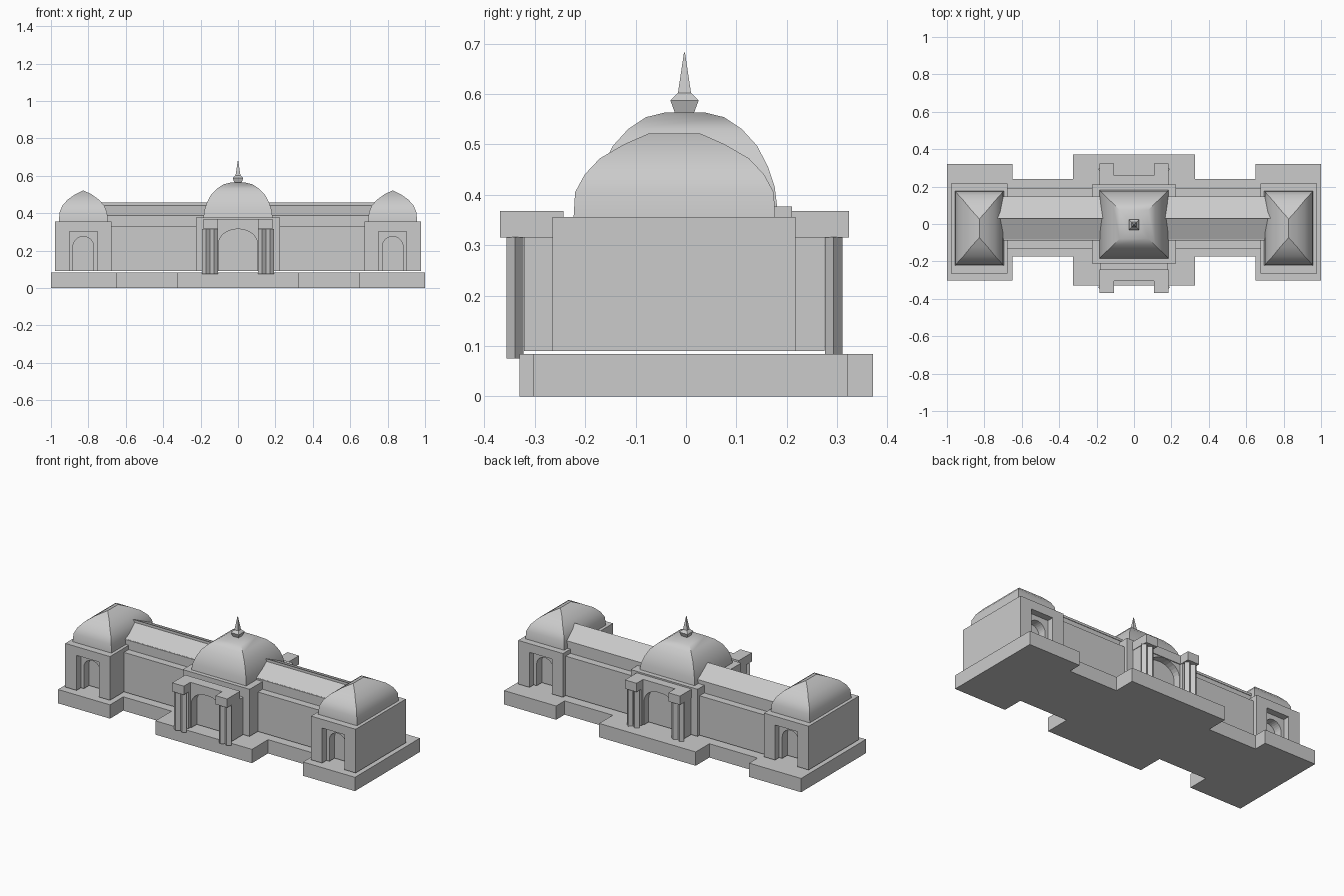
import bpy, bmesh, math

cube = bpy.data.objects.get("Cube")
if cube:
    bpy.data.objects.remove(cube, do_unlink=True)

stone = bpy.data.materials.new("grey_stone")
stone.use_nodes = True
stone.diffuse_color = (0.6, 0.6, 0.6, 1)
stone.node_tree.nodes["Principled BSDF"].inputs["Base Color"].default_value = (0.6, 0.6, 0.6, 1)


def make(name, bm, smooth=False):
    bmesh.ops.recalc_face_normals(bm, faces=bm.faces)
    mesh = bpy.data.meshes.new(name)
    bm.to_mesh(mesh)
    bm.free()
    mesh.materials.append(stone)
    obj = bpy.data.objects.new(name, mesh)
    bpy.context.collection.objects.link(obj)
    if smooth:
        bpy.ops.object.select_all(action="DESELECT")
        obj.select_set(True)
        bpy.context.view_layer.objects.active = obj
        bpy.ops.object.shade_smooth_by_angle(angle=math.radians(30))
    return obj


def prism(name, outline, axis, lo, hi):
    """Extrude a 2D outline along x, y or z from lo to hi."""
    place = {"x": lambda a, b, t: (t, a, b),
             "y": lambda a, b, t: (a, t, b),
             "z": lambda a, b, t: (a, b, t)}[axis]
    bm = bmesh.new()
    rings = [[bm.verts.new(place(a, b, t)) for a, b in outline] for t in (lo, hi)]
    n = len(outline)
    for ring in rings:
        bm.faces.new(ring)
    for i in range(n):
        j = (i + 1) % n
        bm.faces.new((rings[0][i], rings[0][j], rings[1][j], rings[1][i]))
    return make(name, bm)


def box(name, x0, x1, y0, y1, z0, z1):
    return prism(name, [(x0, y0), (x1, y0), (x1, y1), (x0, y1)], "z", z0, z1)


def loft(name, cx, cy, levels, smooth=True):
    """Stack of rectangles given as (half x, half y, z)."""
    bm = bmesh.new()
    rings = [[bm.verts.new((cx + sx * hx, cy + sy * hy, z))
              for sx, sy in ((-1, -1), (1, -1), (1, 1), (-1, 1))] for hx, hy, z in levels]
    for low, high in zip(rings, rings[1:]):
        for i in range(4):
            j = (i + 1) % 4
            bm.faces.new((low[i], low[j], high[j], high[i]))
    bm.faces.new(rings[0])
    bm.faces.new(rings[-1])
    bmesh.ops.remove_doubles(bm, verts=bm.verts, dist=0.0005)
    return make(name, bm, smooth)


def arch_outline(cx, half, base, spring, rise):
    steps = 14
    curve = [(cx + half * math.cos(math.pi * i / steps),
              spring + rise * math.sin(math.pi * i / steps)) for i in range(steps + 1)]
    return [(cx + half, base)] + curve + [(cx - half, base)]


def cut(obj, cutter):
    cutter.hide_render = True
    mod = obj.modifiers.new("recess", "BOOLEAN")
    mod.operation = "DIFFERENCE"
    mod.solver = "EXACT"
    mod.object = cutter
    bpy.ops.object.select_all(action="DESELECT")
    obj.select_set(True)
    bpy.context.view_layer.objects.active = obj
    bpy.ops.object.modifier_apply(modifier=mod.name)
    bpy.data.objects.remove(cutter, do_unlink=True)


BASE = 0.084      # top of the terrace
WALL = 0.09       # foot of the walls, a thin shadow gap above the terrace
MID = -0.023      # centre line of porches and pavilions in y

# Terrace
box("terrace_centre", -0.325, 0.325, -0.33, 0.371, 0, BASE)

# Central block and dome
box("central_block", -0.225, 0.225, -0.21, 0.21, WALL, 0.377)
loft("central_dome", 0, -0.002, [
    (0.185, 0.183, 0.375), (0.18, 0.178, 0.415), (0.167, 0.165, 0.455), (0.145, 0.143, 0.497),
    (0.113, 0.113, 0.53), (0.077, 0.077, 0.554), (0.04, 0.04, 0.563)])
loft("finial", 0, -0.003, [(0.018, 0.018, 0.56), (0.028, 0.028, 0.587),
                           (0.013, 0.013, 0.602), (0.001, 0.001, 0.682)], False)

# Central porch body with an arched recess on each face
porch = box("porch_body", -0.182, 0.182, MID - 0.278, MID + 0.278, WALL, 0.318)
for s in (-1, 1):
    ends = sorted((MID + s * 0.225, MID + s * 0.35))
    cut(porch, prism("arch_cutter", arch_outline(0, 0.104, BASE - 0.02, 0.237, 0.078), "y", *ends))

for s, face in ((-1, "front"), (1, "back")):
    # U-shaped porch entablature
    outline = [(-0.185, 0.22), (0.185, 0.22), (0.185, 0.346), (0.107, 0.346),
               (0.107, 0.283), (-0.107, 0.283), (-0.107, 0.346), (-0.185, 0.346)]
    prism(face + "_entablature", [(x, MID + s * y) for x, y in outline], "z", 0.315, 0.368)
    for side in (-1, 1):
        # Pilaster and paired four-sided columns set cornerwise
        x0, x1 = sorted((side * 0.11, side * 0.182))
        y0, y1 = sorted((MID + s * 0.275, MID + s * 0.298))
        box(face + "_pilaster", x0, x1, y0, y1, WALL, 0.316)
        for x in (0.129, 0.172):
            ring = [(side * x + 0.021 * math.cos(math.tau * i / 4),
                     MID + s * 0.316 + 0.017 * math.sin(math.tau * i / 4)) for i in range(4)]
            prism(face + "_column", ring, "z", 0.075, 0.316)

for side, word in ((-1, "right"), (1, "left")):
    def span(a, b):
        return sorted((side * a, side * b))

    # Terrace under the wing and pavilion
    box(word + "_terrace_link", *span(0.325, 0.65), -0.175, 0.24, 0, BASE)
    box(word + "_terrace_end", *span(0.65, 1.0), -0.303, 0.321, 0, BASE)

    # Wing walls, upper storey and roof with a small step at the ridge
    box(word + "_wing", *span(0.2, 0.7), -0.13, 0.19, WALL, 0.33)
    box(word + "_wing_upper", *span(0.15, 0.72), -0.085, 0.145, 0.32, 0.39)
    prism(word + "_wing_roof", [(-0.088, 0.388), (0.03, 0.441), (0.03, 0.457),
                                (0.148, 0.402), (0.148, 0.388)], "x", *span(0.1, 0.78))

    # End pavilion with stepped arched niches front and back
    cx = side * 0.827
    pavilion = box(word + "_pavilion", *span(0.677, 0.978), MID - 0.242, MID + 0.24, WALL, 0.356)
    for s in (-1, 1):
        ends = sorted((MID + s * 0.2, MID + s * 0.3))
        cut(pavilion, prism("niche_cutter", [(cx - 0.075, 0.05), (cx + 0.075, 0.05),
                                             (cx + 0.075, 0.303), (cx - 0.075, 0.303)], "y", *ends))
        ends = sorted((MID + s * 0.15, MID + s * 0.29))
        cut(pavilion, prism("arch_cutter", arch_outline(cx, 0.055, 0.05, 0.222, 0.053), "y", *ends))

    # Pavilion dome rising to a short ridge
    loft(word + "_pavilion_dome", cx, MID, [
        (0.131, 0.2, 0.354), (0.127, 0.197, 0.405), (0.112, 0.178, 0.44),
        (0.084, 0.148, 0.472), (0.045, 0.1, 0.5), (0.0, 0.05, 0.522)])
